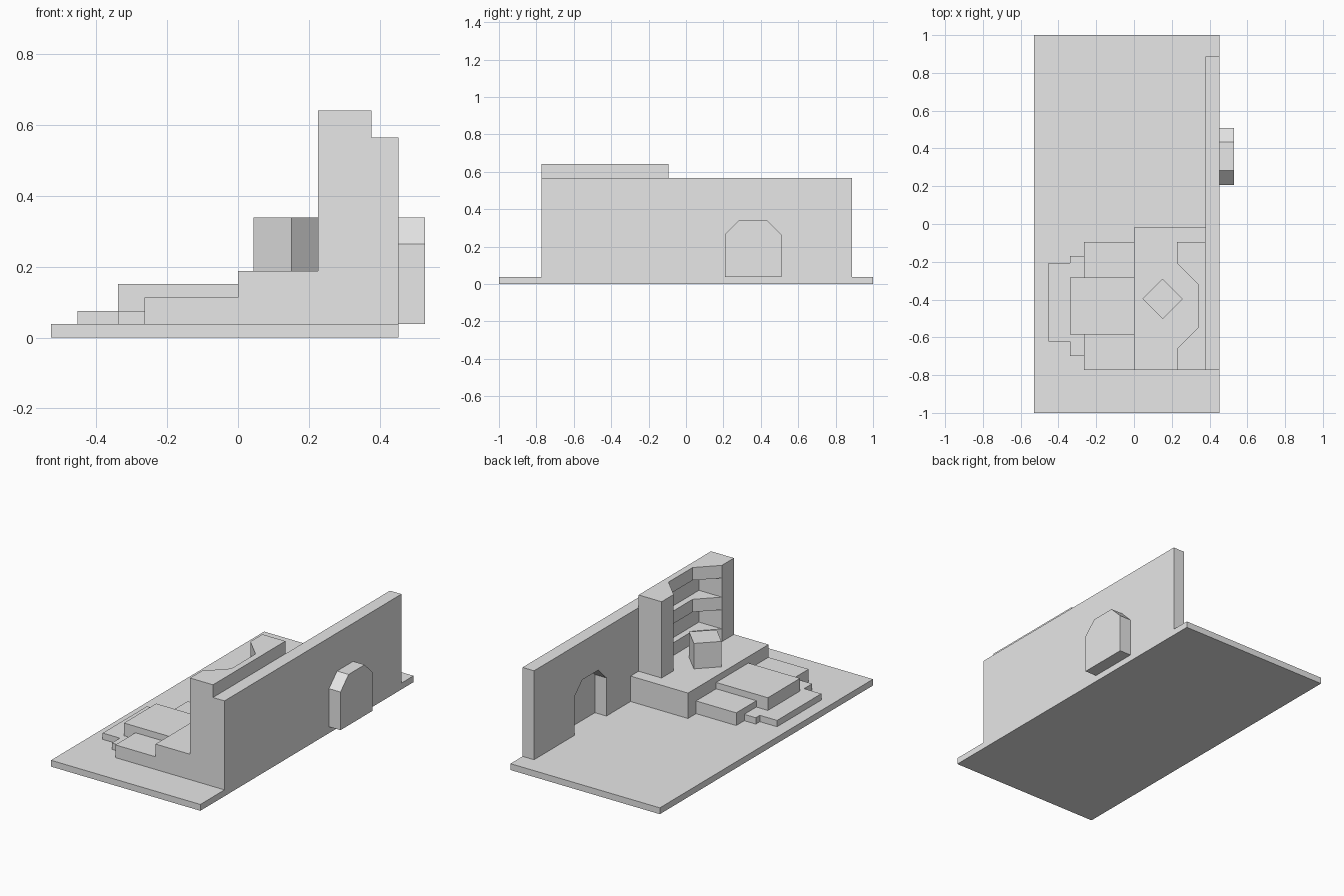
import bpy
import bmesh
import math
from mathutils import Matrix, Vector

cube = bpy.data.objects.get("Cube")
if cube:
    bpy.data.objects.remove(cube, do_unlink=True)

U = 2 / 53                            # one building unit
ORIGIN = Vector((-14, -26.5, 0))      # corner of the layout, in units

stone = bpy.data.materials.new("light_grey_stone")
stone.use_nodes = True
GREY = (0.8, 0.8, 0.8, 1)
stone.diffuse_color = GREY
stone.node_tree.nodes["Principled BSDF"].inputs["Base Color"].default_value = GREY


def prism(name, outline, axis, low, high):
    """Extrude a flat outline between low and high along x or z."""
    def place(p, d):
        return Vector((d, *p)) if axis == "x" else Vector((*p, d))
    bm = bmesh.new()
    face = bm.faces.new([bm.verts.new((place(p, low) + ORIGIN) * U) for p in outline])
    top = bmesh.ops.extrude_face_region(bm, geom=[face])["geom"]
    shift = (place((0, 0), high) - place((0, 0), low)) * U
    bmesh.ops.translate(bm, vec=shift,
                        verts=[v for v in top if isinstance(v, bmesh.types.BMVert)])
    bmesh.ops.recalc_face_normals(bm, faces=bm.faces)
    mesh = bpy.data.meshes.new(name)
    bm.to_mesh(mesh)
    bm.free()
    mesh.materials.append(stone)
    obj = bpy.data.objects.new(name, mesh)
    bpy.context.collection.objects.link(obj)
    return obj


def box(name, x, y, z):
    return prism(name, [(x[0], y[0]), (x[1], y[0]), (x[1], y[1]), (x[0], y[1])], "z", *z)


# Floor slab
box("floor_slab", (0, 26), (0, 53), (0, 1))

# Long wall with an arched doorway, closed behind by a matching block
arch = [(32, 1), (32, 7), (34, 9), (38, 9), (40, 7), (40, 1)]
prism("long_wall", [(6, 1)] + arch + [(50, 1), (50, 15), (6, 15)], "x", 24, 26)
prism("doorway_block", arch, "x", 26, 28)

# Raised platform and the stepped terraces in front of it
box("platform", (14, 24), (6, 26), (1, 5))
box("wide_step", (7, 14), (6, 24), (1, 3))
box("upper_step", (5, 14), (11, 19), (1, 4))
box("low_step", (5, 14), (8, 22), (1, 2))
box("lowest_step", (2, 5), (10, 21), (1, 2))

# Alcove: two pillars with chamfered shelves between them
for side, y in (("front", 6), ("back", 21)):
    box(side + "_alcove_pillar", (20, 24), (y, y + 3), (5, 17))
shelf = [(24, 9), (20, 9), (23, 12), (23, 18), (20, 21), (24, 21)]
for name, z in (("lower", 5), ("middle", 10), ("upper", 15)):
    prism(name + "_shelf", shelf, "z", z, z + 2)

# Pedestal turned by an eighth of a circle
r = 2 * math.sqrt(2)
corners = [Matrix.Rotation(i * math.pi / 2, 2) @ Vector((r, 0)) + Vector((18, 16))
           for i in range(4)]
prism("pedestal", corners, "z", 5, 9)
